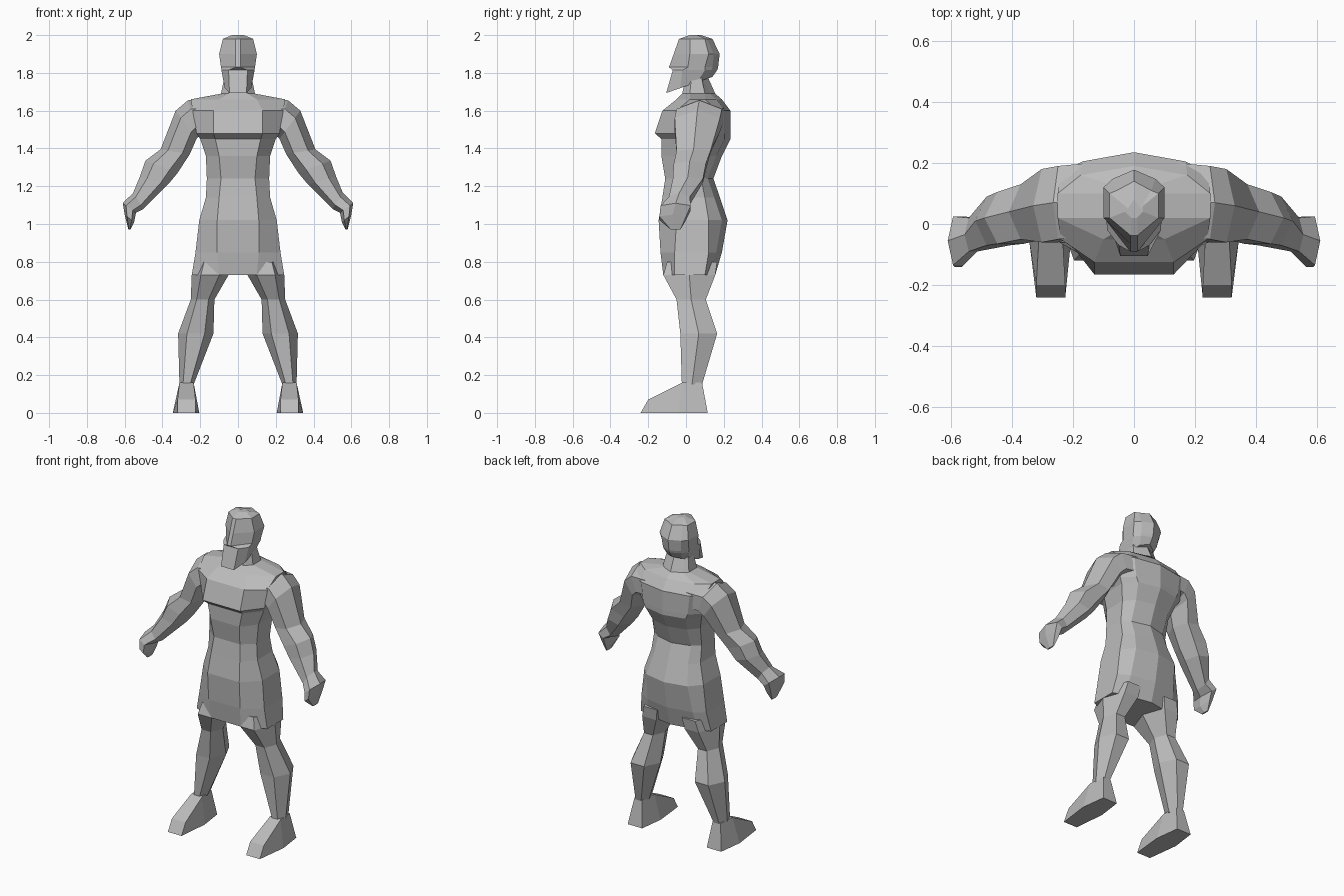
import bpy
import bmesh

cube = bpy.data.objects.get("Cube")
if cube:
    bpy.data.objects.remove(cube, do_unlink=True)

# Single clay colour
clay = bpy.data.materials.new("clay_grey")
clay.use_nodes = True
clay.diffuse_color = (0.5, 0.5, 0.5, 1)
clay.node_tree.nodes["Principled BSDF"].inputs["Base Color"].default_value = clay.diffuse_color


def loft(name, rings, mirrored=False):
    """Skin a stack of equal-length point rings and close both ends."""
    bm = bmesh.new()
    loops = [[bm.verts.new(point) for point in ring] for ring in rings]
    count = len(loops[0])
    for lower, upper in zip(loops, loops[1:]):
        for i in range(count):
            j = (i + 1) % count
            bm.faces.new((lower[i], lower[j], upper[j], upper[i]))
    bm.faces.new(loops[0])
    bm.faces.new(loops[-1])
    bmesh.ops.recalc_face_normals(bm, faces=bm.faces)
    mesh = bpy.data.meshes.new(name)
    bm.to_mesh(mesh)
    bm.free()
    mesh.materials.append(clay)
    part = bpy.data.objects.new(name, mesh)
    bpy.context.collection.objects.link(part)
    if mirrored:
        part.modifiers.new("Mirror", "MIRROR")
    return part


def body_ring(z, corner, width, front, side_front, side_back, back, slope=0):
    """Symmetric ring round the middle of the body, optionally tilted."""
    half = [(corner, front), (width, side_front), (width, side_back),
            (width * 0.7, back - 0.03)]
    outline = [(0, front)] + half + [(0, back)] + [(-x, y) for x, y in reversed(half)]
    return [(x, y, z + slope * y) for x, y in outline]


def limb_ring(outer_x, outer_z, inner_x, inner_z, front, back):
    """Six-sided limb ring between an outer and an inner point."""
    middle = (front + back) / 2
    outline = [(0, middle), (0.25, front), (0.75, front),
               (1, middle), (0.75, back), (0.25, back)]
    return [(outer_x + (inner_x - outer_x) * t, y, outer_z + (inner_z - outer_z) * t)
            for t, y in outline]


def foot_section(y, inner, outer, top_y, top_z, top_inner, top_outer):
    return [(inner, y, 0), (outer, y, 0),
            (top_outer, top_y, top_z), (top_inner, top_y, top_z)]


# Torso from tunic hem to neck, with overhanging chest
torso_rows = [
    (.73, .10, .245, -.12, -.06, .10, .155),
    (.85, .11, .225, -.135, -.06, .12, .19),
    (1.02, .11, .205, -.145, -.05, .12, .22),
    (1.14, .10, .17, -.125, -.05, .10, .18),
    (1.24, .09, .165, -.11, -.05, .08, .145),
    (1.36, .10, .17, -.13, -.04, .10, .19),
    (1.45, .12, .20, -.13, -.03, .13, .235),
    (1.48, .13, .22, -.165, -.05, .14, .235),
    (1.60, .13, .24, -.125, -.05, .17, .235),
    (1.66, .10, .25, -.05, .02, .10, .19),
    (1.69, .05, .09, -.02, .02, .10, .155),
    (1.79, .04, .07, 0, .03, .08, .11),
]
loft("torso", [body_ring(*row) for row in torso_rows])

# Head with pointed beard, nose wedge and domed crown
head_rows = [
    (1.73, .045, .07, -.105, -.03, .06, .14, .35),
    (1.815, .05, .088, -.07, -.02, .10, .165),
    (1.83, .012, .09, -.09, .01, .10, .17),
    (1.90, .012, .10, -.065, .02, .12, .178),
    (1.98, .012, .08, -.037, .02, .10, .14),
    (2.0, .01, .03, .02, .04, .06, .08),
]
loft("head", [body_ring(*row) for row in head_rows])

# Arms from shoulder to fist
arm_rows = [
    (.15, 1.66, .12, 1.48, -.04, .20),
    (.265, 1.655, .20, 1.47, -.05, .19),
    (.33, 1.60, .22, 1.45, -.06, .18),
    (.41, 1.395, .255, 1.37, -.05, .13),
    (.49, 1.335, .32, 1.27, -.065, .105),
    (.52, 1.25, .37, 1.21, -.07, .09),
    (.555, 1.165, .50, 1.08, -.09, .02),
    (.61, 1.11, .54, 1.06, -.135, .025),
    (.60, 1.05, .55, 1.01, -.14, .0),
    (.58, .97, .57, .97, -.08, -.03),
]
loft("arms", [limb_ring(*row) for row in arm_rows], mirrored=True)

# Legs from inside the tunic to the ankle
leg_rows = [
    (.80, .225, .04, -.10, .165),
    (.73, .245, .05, -.12, .155),
    (.60, .25, .125, -.05, .105),
    (.42, .317, .13, -.03, .165),
    (.15, .31, .235, -.022, .085),
]
loft("legs", [limb_ring(outer, z, inner, z, front, back)
              for z, outer, inner, front, back in leg_rows], mirrored=True)

# Wedge-shaped feet from heel to toe
foot_rows = [
    (.115, .225, .325, .085, .16, .245, .30),
    (-.04, .205, .345, -.02, .16, .235, .31),
    (-.24, .225, .32, -.20, .07, .225, .32),
]
loft("feet", [foot_section(*row) for row in foot_rows], mirrored=True)
